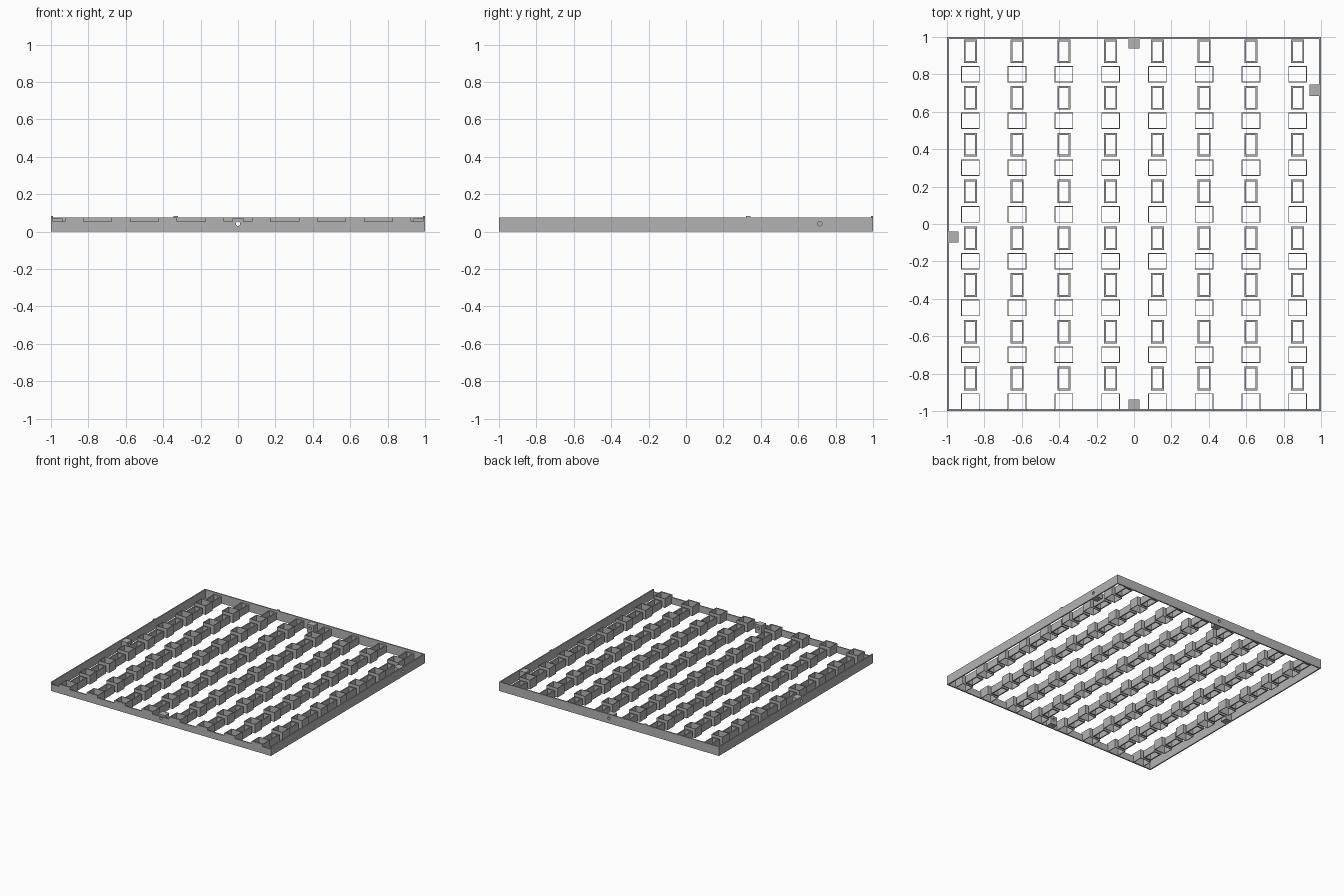
import bpy, bmesh
from mathutils import Matrix, Vector

cube = bpy.data.objects.get("Cube")
if cube:
    bpy.data.objects.remove(cube, do_unlink=True)

gray = bpy.data.materials.new("mid_gray")
gray.use_nodes = True
COLOR = (0.45, 0.45, 0.45, 1)
gray.diffuse_color = COLOR
gray.node_tree.nodes["Principled BSDF"].inputs["Base Color"].default_value = COLOR

HEIGHT, WALL, LOW = 0.075, 0.01, 0.055
PITCH = 0.25
COLUMNS = [-0.875 + PITCH * i for i in range(8)]


def finish(name, bm):
    mesh = bpy.data.meshes.new(name)
    bm.to_mesh(mesh)
    bm.free()
    mesh.materials.append(gray)
    ob = bpy.data.objects.new(name, mesh)
    bpy.context.collection.objects.link(ob)
    return ob


def box(name, x0, x1, y0, y1, z0, z1):
    bm = bmesh.new()
    size = Matrix.Diagonal((x1 - x0, y1 - y0, z1 - z0, 1))
    mid = Vector((x0 + x1, y0 + y1, z0 + z1)) / 2
    bmesh.ops.create_cube(bm, size=1, matrix=Matrix.Translation(mid) @ size)
    return finish(name, bm)


def ring(name, x, y, w, d, t, h):
    """Open rectangular tube standing on the ground."""
    bm = bmesh.new()
    corners = [(-1, -1), (1, -1), (1, 1), (-1, 1)]
    loops = []
    for inset, z in ((0, 0), (0, h), (t, h), (t, 0)):
        loops.append([bm.verts.new((x + sx * (w / 2 - inset), y + sy * (d / 2 - inset), z))
                      for sx, sy in corners])
    for a, b in zip(loops, loops[1:] + loops[:1]):
        for i in range(4):
            j = (i + 1) % 4
            bm.faces.new((a[i], a[j], b[j], b[i]))
    return finish(name, bm)


def drill(name, center, axis, targets):
    """Round cable hole through the given parts."""
    bm = bmesh.new()
    turn = Vector((0, 0, 1)).rotation_difference(Vector(axis)).to_matrix().to_4x4()
    bmesh.ops.create_cone(bm, cap_ends=True, segments=12, radius1=0.012, radius2=0.012,
                          depth=0.3, matrix=Matrix.Translation(center) @ turn)
    cutter = finish(name, bm)
    cutter.hide_render = True
    cutter.hide_set(True)
    cutter.display_type = 'WIRE'
    for ob in targets:
        mod = ob.modifiers.new("cable_hole", 'BOOLEAN')
        mod.operation = 'DIFFERENCE'
        mod.solver = 'EXACT'
        mod.object = cutter
    bpy.context.view_layer.update()
    graph = bpy.context.evaluated_depsgraph_get()
    for ob in targets:
        baked = bpy.data.meshes.new_from_object(ob.evaluated_get(graph))
        ob.modifiers.clear()
        ob.data = baked
    bpy.data.objects.remove(cutter, do_unlink=True)


# Outer frame, lower along the front
edge = 1 - WALL
front = box("front_wall", -edge, edge, -1, -edge, 0, LOW)
back = box("back_wall", -edge, edge, edge, 1, 0, HEIGHT)
left = box("left_wall", edge, 1, -1, 1, 0, HEIGHT)
right = box("right_wall", -1, -edge, -1, 1, 0, HEIGHT)

# Raised tabs on the front wall
for x in COLUMNS:
    box("front_tab", x - 0.05, x + 0.05, -1, -edge, LOW, HEIGHT)

# Locating nubs on top of the frame
box("back_nub", -0.345, -0.32, edge, 1, HEIGHT, 0.083)
box("left_nub", edge, 1, 0.32, 0.345, HEIGHT, 0.083)
box("right_nub", -1, -edge, 0.32, 0.345, HEIGHT, 0.083)

# Socket blocks against each wall, drilled for cables
BLOCK = 0.06
inner = edge - 0.05
parts = [
    ("front_block", (0, -0.965), front, (0, 1, 0)),
    ("back_block", (0, 0.965), back, (0, 1, 0)),
    ("left_block", (0.965, 0.715), left, (1, 0, 0)),
    ("right_block", (-0.965, -0.07), right, (1, 0, 0)),
]
for name, (x, y), wall, axis in parts:
    hx, hy = (BLOCK / 2, 0.028) if axis[1] else (0.028, BLOCK / 2)
    block = box(name, x - hx, x + hx, y - hy, y + hy, 0, 0.07)
    drill(name + "_cutter", Vector((x, y, 0.042)), axis, [block, wall])

# Eight columns of alternating narrow and wide open cells
for x in COLUMNS:
    for row in range(8):
        drop = PITCH * row
        ring("narrow_cell", x, 0.924 - drop, 0.07, 0.126, WALL, 0.06)
        ring("wide_cell", x, 0.801 - drop, 0.1, 0.088, 0.005, HEIGHT)
